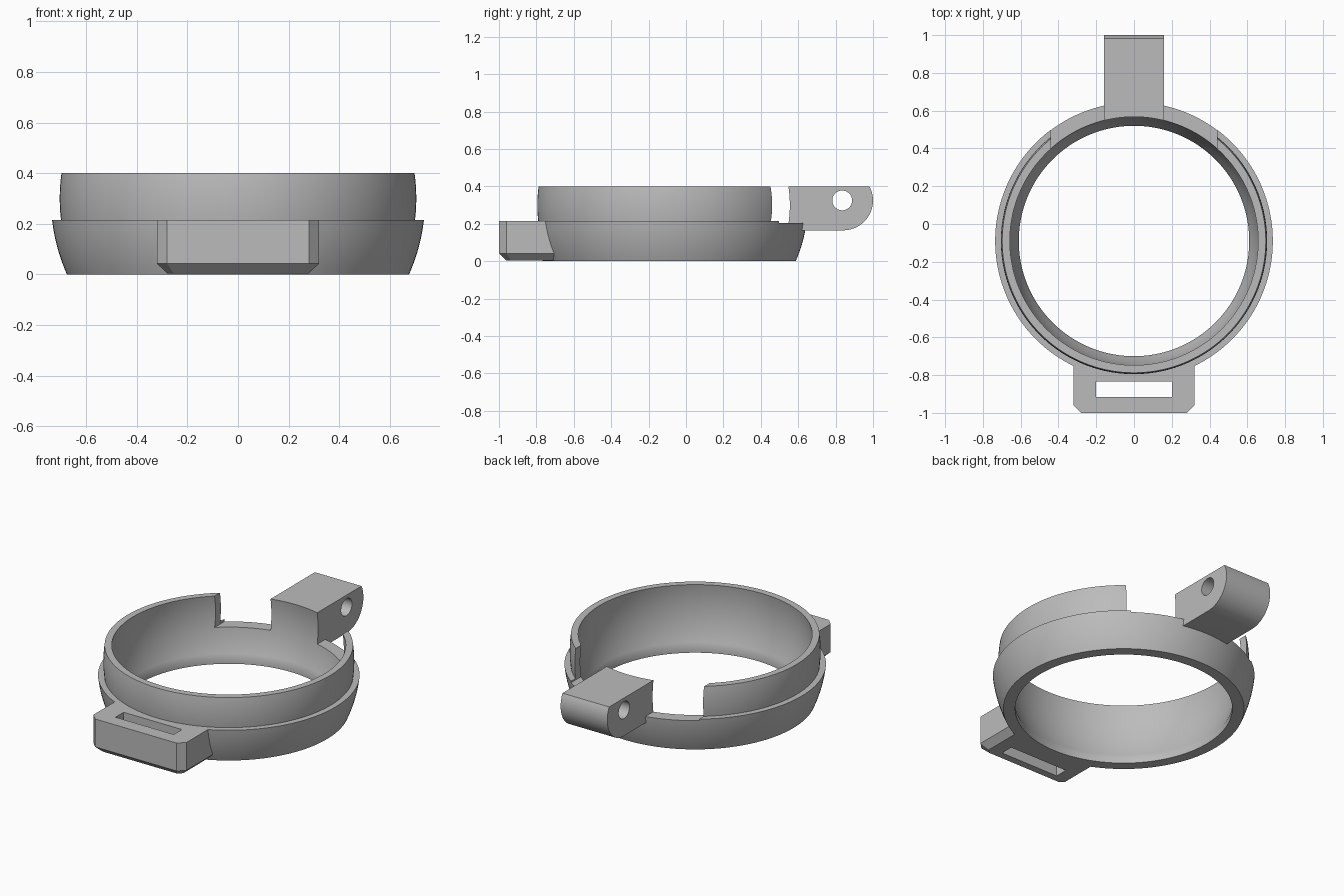
import bpy, bmesh, math

if "Cube" in bpy.data.objects:
    bpy.data.objects.remove(bpy.data.objects["Cube"], do_unlink=True)

CENTRE_Y = -0.09      # ring axis
MID_Z = 0.30          # centre height of the spherical walls
RIM_Z, TOP_Z = 0.215, 0.40
SEGMENTS = 144

grey = bpy.data.materials.new("grey plastic")
grey.use_nodes = True
grey.diffuse_color = (0.5, 0.5, 0.5, 1)
grey.node_tree.nodes["Principled BSDF"].inputs["Base Color"].default_value = (0.5, 0.5, 0.5, 1)


def finish(name, bm):
    bmesh.ops.remove_doubles(bm, verts=bm.verts, dist=1e-5)
    bmesh.ops.recalc_face_normals(bm, faces=bm.faces)
    mesh = bpy.data.meshes.new(name)
    bm.to_mesh(mesh)
    bm.free()
    mesh.materials.append(grey)
    obj = bpy.data.objects.new(name, mesh)
    bpy.context.collection.objects.link(obj)
    return obj


def loft(name, rings):
    """Closed solid through point loops of equal length."""
    bm = bmesh.new()
    loops = [[bm.verts.new(p) for p in ring] for ring in rings]
    n = len(loops[0])
    for a, b in zip(loops, loops[1:]):
        for i in range(n):
            j = (i + 1) % n
            bm.faces.new((a[i], a[j], b[j], b[i]))
    bm.faces.new(loops[0][::-1])
    bm.faces.new(loops[-1])
    return finish(name, bm)


def turned(name, profile):
    """Solid of revolution about the ring axis from (radius, z) pairs."""
    angles = [2 * math.pi * i / SEGMENTS for i in range(SEGMENTS)]
    return loft(name, [[(r * math.cos(a), CENTRE_Y + r * math.sin(a), z) for a in angles]
                       for r, z in profile])


def box(name, x, y0, y1, z0, z1):
    return loft(name, [[(-x, y0, z), (x, y0, z), (x, y1, z), (-x, y1, z)] for z in (z0, z1)])


def sphere_wall(radius, z0, z1, steps=10):
    heights = [z0 + (z1 - z0) * i / steps for i in range(steps + 1)]
    return [(math.sqrt(radius ** 2 - (z - MID_Z) ** 2), z) for z in heights]


def combine(target, other, operation):
    other.hide_render = True
    mod = target.modifiers.new(operation.lower(), "BOOLEAN")
    mod.operation, mod.solver, mod.object = operation, "EXACT", other
    bpy.context.view_layer.objects.active = target
    bpy.ops.object.modifier_apply(modifier=mod.name)
    bpy.data.objects.remove(other, do_unlink=True)


# Ring body: wide lower band stepping in to the thin upper band
ring = turned("clamp_ring", sphere_wall(0.74, 0, RIM_Z) + sphere_wall(0.705, RIM_Z, TOP_Z))

# Gap in the upper band at the back
combine(ring, box("gap_cutter", 0.44, 0, 1, 0.205, 0.6), "DIFFERENCE")

# Hinge lug with a rounded lower end
PIN_Y, PIN_Z, END_R = 0.84, 0.325, 0.16
start, stop = -math.pi / 2, math.asin((TOP_Z - PIN_Z) / END_R)
arc = [start + (stop - start) * i / 20 for i in range(21)]
side = [(0.45, TOP_Z), (0.45, PIN_Z - END_R)]
side += [(PIN_Y + END_R * math.cos(a), PIN_Z + END_R * math.sin(a)) for a in arc]
lug = loft("hinge_lug", [[(x, y, z) for y, z in side] for x in (-0.16, 0.16)])
circle = [2 * math.pi * i / 40 for i in range(40)]
pin = loft("pin_cutter", [[(x, PIN_Y - 0.005 + 0.053 * math.cos(a), PIN_Z + 0.053 * math.sin(a))
                           for a in circle] for x in (-0.3, 0.3)])
combine(lug, pin, "DIFFERENCE")
combine(ring, lug, "UNION")


# Strap loop with chamfered corners and lower edges
def loop_outline(half, front, chamfer, z):
    right = [(half, -0.6, z), (half, front + chamfer, z), (half - chamfer, front, z)]
    return right + [(-x, y, h) for x, y, h in reversed(right)]


strap_loop = loft("strap_loop", [loop_outline(0.28, -0.96, 0.025, 0.004),
                                 loop_outline(0.32, -1.0, 0.04, 0.042),
                                 loop_outline(0.32, -1.0, 0.04, RIM_Z)])
combine(strap_loop, box("slot_cutter", 0.2, -0.915, -0.835, -0.2, 0.5), "DIFFERENCE")
combine(ring, strap_loop, "UNION")

# Spherical cavity with a straight lip at the bottom
cavity = turned("cavity_cutter", [(0.61, -0.1)] + sphere_wall(0.665, 0.035, 0.5, 20))
combine(ring, cavity, "DIFFERENCE")

bpy.ops.object.select_all(action="DESELECT")
ring.select_set(True)
bpy.context.view_layer.objects.active = ring
bpy.ops.object.shade_smooth_by_angle(angle=math.radians(25))
